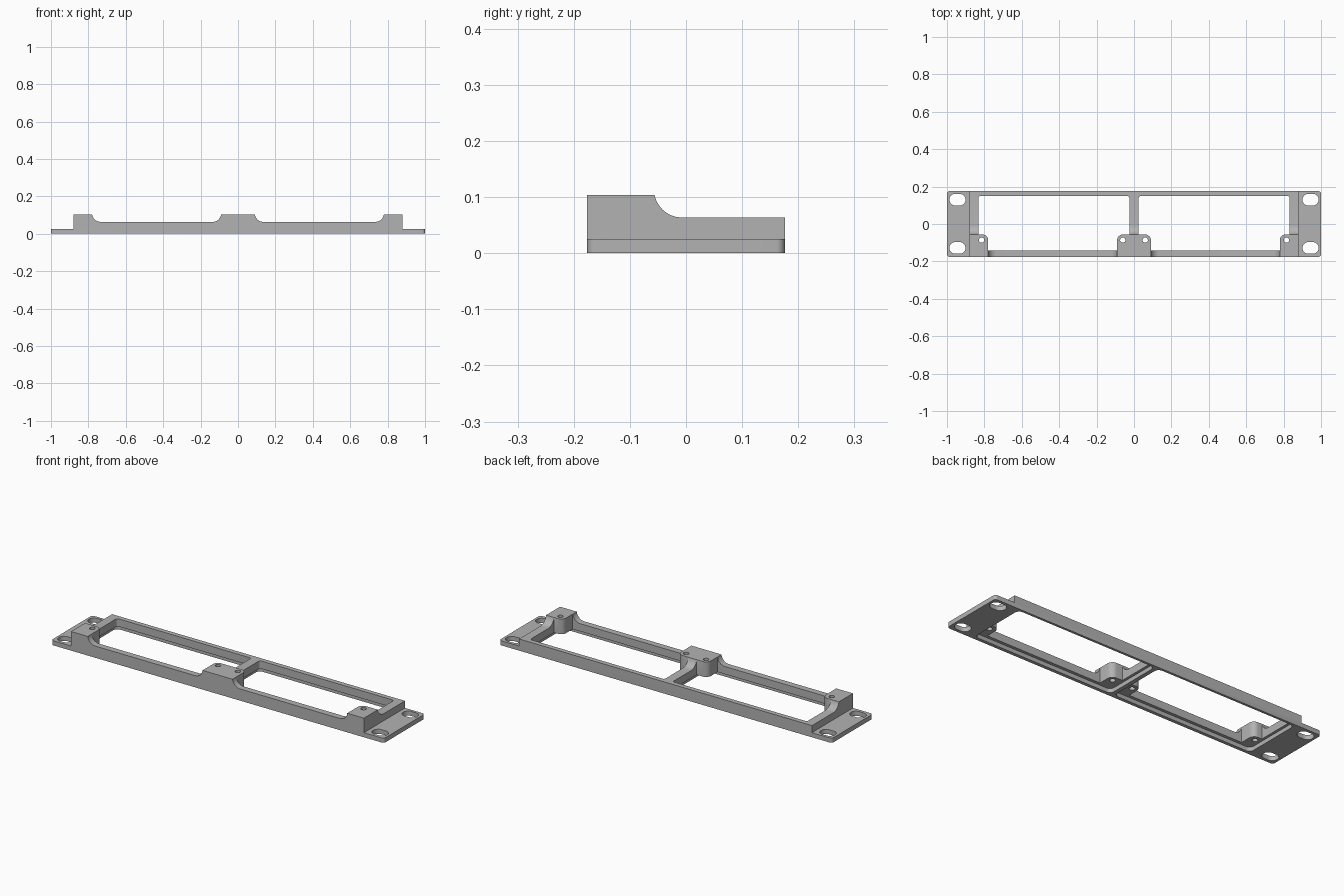
import bpy, bmesh, math
from mathutils import Vector

if "Cube" in bpy.data.objects:
    bpy.data.objects.remove(bpy.data.objects["Cube"])

HX, HY = 1.0, 0.176                     # half length, half depth
FLANGE, RAIL, POST = 0.025, 0.0635, 0.104   # heights

grey = bpy.data.materials.new("mid grey")
grey.diffuse_color = (0.45, 0.45, 0.45, 1)
grey.use_nodes = True
grey.node_tree.nodes["Principled BSDF"].inputs["Base Color"].default_value = grey.diffuse_color


def rounded(corners, steps=8):
    """Polygon from (a, b, radius) right-angled corners, with arcs at the radii."""
    out, n = [], len(corners)
    for i, (a, b, r) in enumerate(corners):
        p = Vector((a, b))
        if r == 0:
            out.append(p)
            continue
        u = (Vector(corners[i - 1][:2]) - p).normalized()
        v = (Vector(corners[(i + 1) % n][:2]) - p).normalized()
        c = p + (u + v) * r
        for k in range(steps + 1):
            t = k / steps * math.pi / 2
            out.append(c - v * r * math.cos(t) - u * r * math.sin(t))
    return out


def rect(a0, a1, b0, b1, r=0):
    return rounded([(a0, b0, r), (a1, b0, r), (a1, b1, r), (a0, b1, r)])


def circle(a, b, r, n=24):
    return [Vector((a + r * math.cos(2 * math.pi * k / n),
                    b + r * math.sin(2 * math.pi * k / n))) for k in range(n)]


def prism(name, pts, axis, lo, hi):
    """Extrude a 2D outline along an axis."""
    place = {"x": lambda p, d: (d, p.x, p.y),
             "y": lambda p, d: (p.x, d, p.y),
             "z": lambda p, d: (p.x, p.y, d)}[axis]
    bm = bmesh.new()
    low = [bm.verts.new(place(p, lo)) for p in pts]
    top = [bm.verts.new(place(p, hi)) for p in pts]
    bm.faces.new(low)
    bm.faces.new(top)
    n = len(pts)
    for i in range(n):
        j = (i + 1) % n
        bm.faces.new((low[i], low[j], top[j], top[i]))
    bmesh.ops.recalc_face_normals(bm, faces=bm.faces)
    mesh = bpy.data.meshes.new(name)
    bm.to_mesh(mesh)
    bm.free()
    ob = bpy.data.objects.new(name, mesh)
    bpy.context.collection.objects.link(ob)
    mesh.materials.append(grey)
    return ob


# Solid blank with rounded vertical corners
frame = prism("mounting_frame", rect(-HX, HX, -HY, HY, 0.015), "z", 0, POST)
bpy.context.view_layer.objects.active = frame
frame.select_set(True)


def cut(pts, axis, lo, hi):
    tool = prism("cutter", pts, axis, lo, hi)
    tool.hide_render = True
    mod = frame.modifiers.new("cut", "BOOLEAN")
    mod.operation, mod.solver, mod.object = "DIFFERENCE", "EXACT", tool
    bpy.ops.object.modifier_apply(modifier=mod.name)
    bpy.data.objects.remove(tool, do_unlink=True)


# Lower the rear behind the posts, with a concave sweep
cut(rounded([(-0.057, RAIL, 0.05), (0.3, RAIL, 0), (0.3, 0.3, 0), (-0.057, 0.3, 0)]),
    "x", -1.2, 1.2)

for s in (-1, 1):
    # End flange
    cut(rect(s * 0.88, s * 1.2, FLANGE, 0.4), "y", -0.4, 0.4)
    # Front rail lowered between posts, with concave sweeps
    cut(rounded([(s * 0.09, RAIL, 0.045), (s * 0.78, RAIL, 0.045),
                 (s * 0.78, 0.3, 0), (s * 0.09, 0.3, 0)]), "y", -0.4, -0.075)
    # Window, leaving rounded screw posts at its front corners
    cut(rounded([(s * 0.09, -0.142, 0), (s * 0.78, -0.142, 0),
                 (s * 0.78, -0.056, 0.03), (s * 0.832, -0.056, 0),
                 (s * 0.832, 0.15, 0.012), (s * 0.025, 0.15, 0.012),
                 (s * 0.025, -0.056, 0), (s * 0.09, -0.056, 0.03)]), "z", -0.2, 0.3)
    # Shallow rebate around the window on the underside
    cut(rect(s * 0.011, s * 0.846, -0.158, 0.163, 0.025), "z", -0.2, 0.022)
    # Screw holes in the posts
    for x in (0.06, 0.815):
        cut(circle(s * x, -0.086, 0.014), "z", -0.2, 0.3)
    # Mounting slots in the flange
    for y in (-0.128, 0.13):
        cut(rect(s * 0.944 - 0.043, s * 0.944 + 0.043, y - 0.031, y + 0.031, 0.0305),
            "z", -0.2, 0.3)

bpy.ops.object.shade_smooth_by_angle(angle=math.radians(30))
